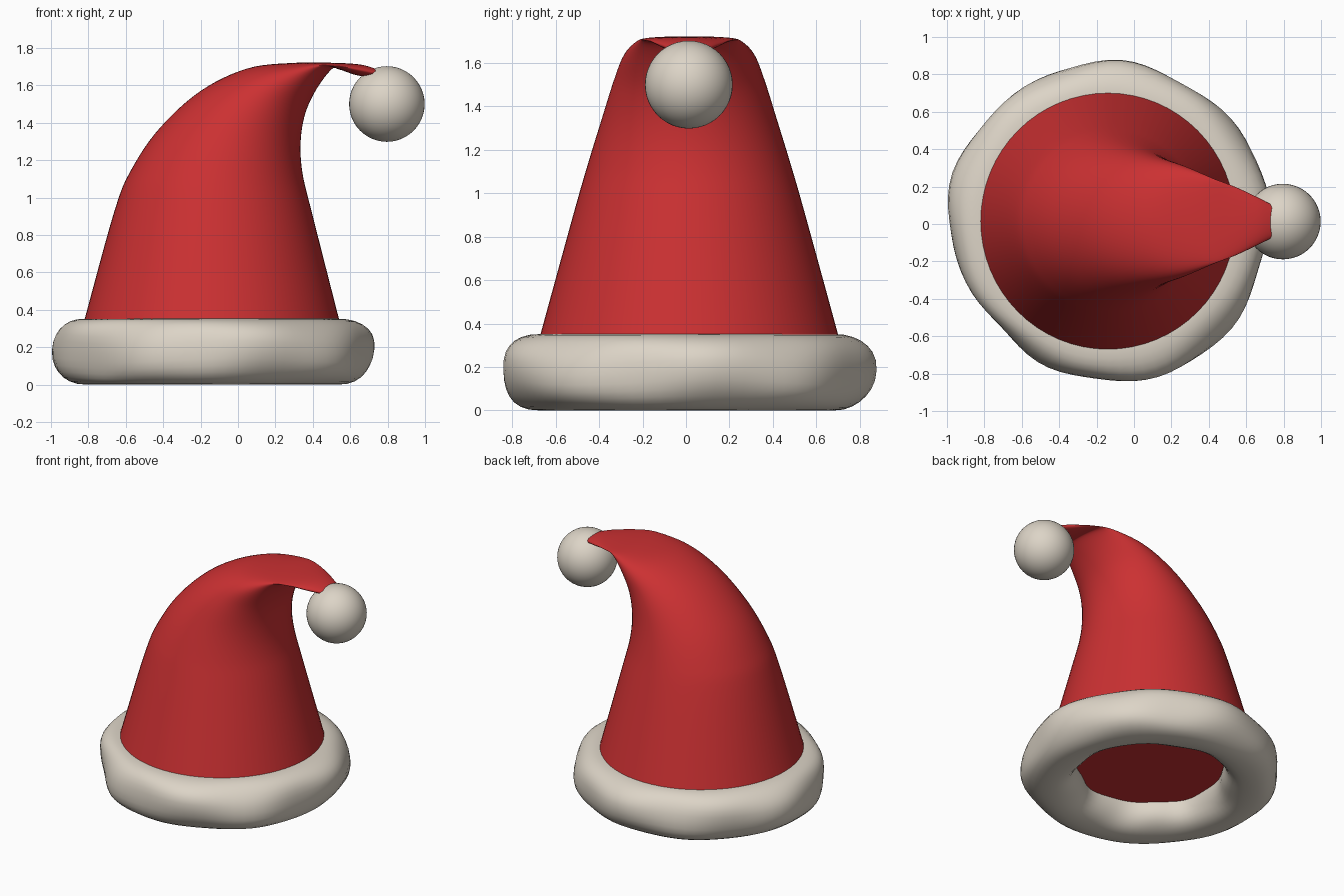
import bpy, bmesh
from math import sin, cos, pi, tau, copysign, radians

cube = bpy.data.objects.get("Cube")
if cube:
    bpy.data.objects.remove(cube)


def material(name, rgb):
    m = bpy.data.materials.new(name)
    m.use_nodes = True
    m.diffuse_color = (*rgb, 1)
    m.node_tree.nodes["Principled BSDF"].inputs["Base Color"].default_value = (*rgb, 1)
    return m


red = material("red felt", (0.60, 0.03, 0.032))
cream = material("cream fur", (0.72, 0.66, 0.57))


def finish(bm, name, mat, angle=60):
    bmesh.ops.recalc_face_normals(bm, faces=bm.faces)
    mesh = bpy.data.meshes.new(name)
    bm.to_mesh(mesh)
    bm.free()
    mesh.materials.append(mat)
    ob = bpy.data.objects.new(name, mesh)
    bpy.context.collection.objects.link(ob)
    bpy.ops.object.select_all(action='DESELECT')
    ob.select_set(True)
    bpy.context.view_layer.objects.active = ob
    bpy.ops.object.shade_smooth_by_angle(angle=radians(angle))
    return ob


def skin(bm, loops, closed=False):
    pairs = list(zip(loops, loops[1:]))
    if closed:
        pairs.append((loops[-1], loops[0]))
    for a, b in pairs:
        n = len(a)
        for i in range(n):
            j = (i + 1) % n
            bm.faces.new((a[i], a[j], b[j], b[i]))


def spline(a, b, c, d, t):
    return [0.5 * (2*q + (r - p)*t + (2*p - 5*q + 4*r - s)*t*t + (3*q - p - 3*r + s)*t**3)
            for p, q, r, s in zip(a, b, c, d)]


# Hat cone: each ring is outer x, z, inner x, z, half width
rings = [
    (-0.82, 0.35, 0.54, 0.35, 0.685),
    (-0.66, 0.93, 0.40, 0.90, 0.53),
    (-0.57, 1.15, 0.345, 1.13, 0.465),
    (-0.42, 1.37, 0.335, 1.30, 0.405),
    (-0.20, 1.57, 0.36, 1.45, 0.35),
    (0.05, 1.69, 0.42, 1.58, 0.30),
    (0.30, 1.72, 0.50, 1.685, 0.235),
    (0.52, 1.72, 0.54, 1.685, 0.188),
    (0.66, 1.71, 0.63, 1.655, 0.135),
    (0.745, 1.685, 0.70, 1.645, 0.095),
]
# straight extension down into the trim
rings.insert(0, (-0.867, 0.18, 0.584, 0.18, 0.73))
ext = [rings[0]] + rings + [rings[-1]]
path = [spline(*ext[k:k + 4], s / 6) for k in range(len(rings) - 1) for s in range(6)]
path.append(rings[-1])

bm = bmesh.new()
SIDES = 64
loops = []
for ox, oz, ix, iz, w in path:
    loops.append([bm.verts.new(((ox + ix)/2 + (ox - ix)/2*cos(tau*i/SIDES),
                                0.015 + w*sin(tau*i/SIDES),
                                (oz + iz)/2 + (oz - iz)/2*cos(tau*i/SIDES)))
                  for i in range(SIDES)])
skin(bm, loops)
bm.faces.new(loops[0])
bm.faces.new(loops[-1])
finish(bm, "hat_cone", red)


# Fur trim: lumpy ring with a rounded, slightly squared section
def soft(v, p=0.88):
    return copysign(abs(v)**p, v)


bm = bmesh.new()
loops = []
for i in range(80):
    u = tau*i/80
    dip = 0.06*max(0, cos(u - radians(225)))**8
    loop = []
    for j in range(28):
        v = tau*j/28
        lump = 0.010*sin(5*u + 2*v) + 0.008*sin(9*u - v + 1)
        reach = 0.183 + lump - dip*max(0, cos(v))
        r = 0.675 + reach*soft(cos(v))
        z = 0.18 + 0.176*soft(sin(v)) + 0.012*sin(4*u + 1)*cos(v)**2
        loop.append(bm.verts.new((-0.138 + r*cos(u), 0.005 + r*sin(u), z)))
    loops.append(loop)
skin(bm, loops, closed=True)
low = min(v.co.z for v in bm.verts)
bmesh.ops.translate(bm, verts=bm.verts, vec=(0, 0, -low))
finish(bm, "fur_trim", cream, 180)

# Pompom at the tip
bm = bmesh.new()
bmesh.ops.create_uvsphere(bm, u_segments=48, v_segments=24, radius=0.202)
bmesh.ops.translate(bm, verts=bm.verts, vec=(0.796, 0.013, 1.5))
finish(bm, "pompom", cream, 180)
